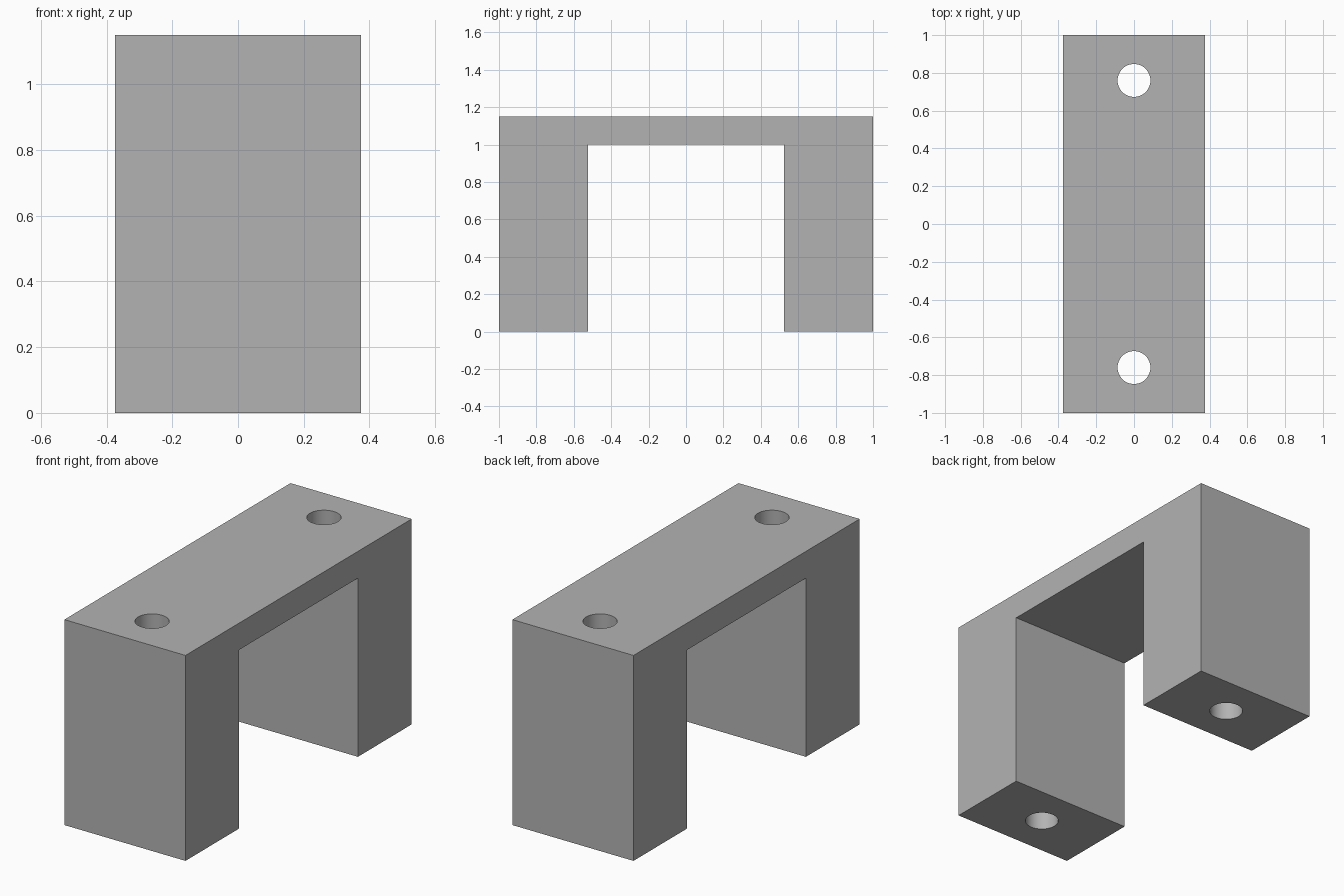
import bpy
import bmesh
from mathutils import Matrix

if "Cube" in bpy.data.objects:
    bpy.data.objects.remove(bpy.data.objects["Cube"], do_unlink=True)

HALF_WIDTH, HALF_LENGTH, HEIGHT = 0.375, 1.0, 1.15
INNER, UNDERSIDE = 0.525, 1.0
HOLE_Y, HOLE_RADIUS = 0.76, 0.087

grey = bpy.data.materials.new("plain grey")
grey.use_nodes = True
colour = (0.45, 0.45, 0.45, 1)
grey.diffuse_color = colour
grey.node_tree.nodes["Principled BSDF"].inputs["Base Color"].default_value = colour


def add_object(name, bm):
    bmesh.ops.recalc_face_normals(bm, faces=bm.faces)
    mesh = bpy.data.meshes.new(name)
    bm.to_mesh(mesh)
    bm.free()
    mesh.materials.append(grey)
    obj = bpy.data.objects.new(name, mesh)
    bpy.context.collection.objects.link(obj)
    return obj


# Bridge body: side profile extruded across the width
half = [(HALF_LENGTH, HEIGHT), (HALF_LENGTH, 0), (INNER, 0), (INNER, UNDERSIDE)]
profile = half + [(-y, z) for y, z in reversed(half)]
bm = bmesh.new()
face = bm.faces.new([bm.verts.new((-HALF_WIDTH, y, z)) for y, z in profile])
extruded = bmesh.ops.extrude_face_region(bm, geom=[face])["geom"]
bmesh.ops.translate(bm, vec=(2 * HALF_WIDTH, 0, 0),
                    verts=[v for v in extruded if isinstance(v, bmesh.types.BMVert)])
bridge = add_object("bridge_body", bm)

# Bolt holes running down through both legs
bm = bmesh.new()
for side in (-1, 1):
    bmesh.ops.create_cone(bm, cap_ends=True, segments=48, radius1=HOLE_RADIUS,
                          radius2=HOLE_RADIUS, depth=2 * HEIGHT,
                          matrix=Matrix.Translation((0, side * HOLE_Y, HEIGHT / 2)))
cutter = add_object("hole_cutter", bm)
cutter.hide_render = True

cut = bridge.modifiers.new("bolt holes", "BOOLEAN")
cut.operation = "DIFFERENCE"
cut.solver = "EXACT"
cut.object = cutter

# Apply the cut, discard the cutter and smooth the round walls
bpy.ops.object.select_all(action="DESELECT")
bridge.select_set(True)
bpy.context.view_layer.objects.active = bridge
bpy.ops.object.modifier_apply(modifier=cut.name)
bpy.data.objects.remove(cutter, do_unlink=True)
bpy.ops.object.shade_smooth_by_angle()
